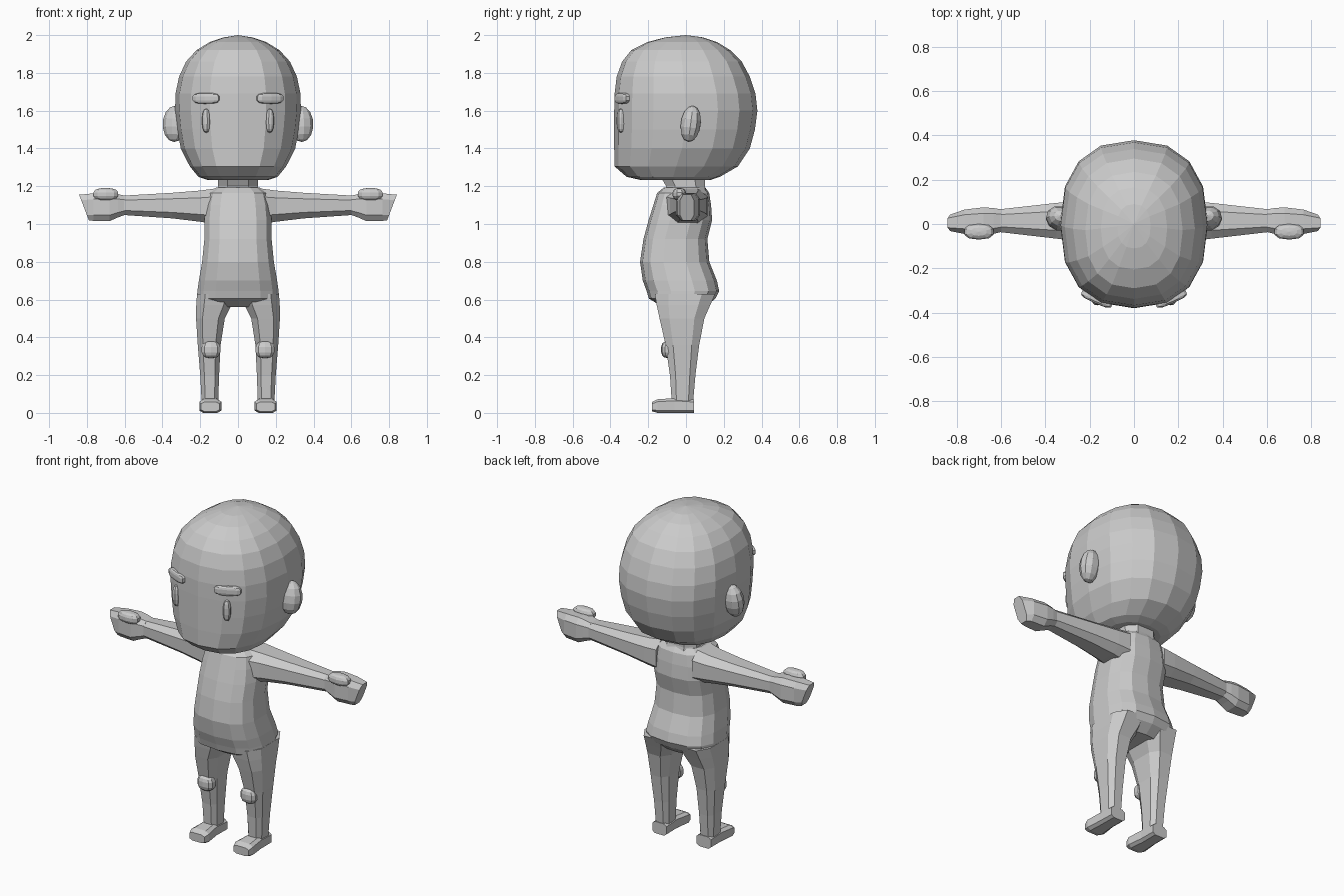
import bpy, bmesh, math
from mathutils import Matrix, Vector

if "Cube" in bpy.data.objects:
    bpy.data.objects.remove(bpy.data.objects["Cube"])

TAU = 2 * math.pi


def finish(name, bm, mirror):
    bmesh.ops.remove_doubles(bm, verts=bm.verts, dist=0.0005)
    bmesh.ops.recalc_face_normals(bm, faces=bm.faces)
    me = bpy.data.meshes.new(name)
    bm.to_mesh(me)
    bm.free()
    ob = bpy.data.objects.new(name, me)
    bpy.context.collection.objects.link(ob)
    if mirror:
        ob.modifiers.new("mirror", 'MIRROR').use_mirror_merge = False
    return ob


def loft(name, axis, rows, sides=8, power=2.5, half_turn=True, mirror=False, lean=0):
    """Skin rounded sections; each row is (position, a_min, a_max, b_min, b_max)."""
    unit = []
    for i in range(sides):
        t = TAU * (i + (0.5 if half_turn else 0)) / sides
        c, s = math.cos(t), math.sin(t)
        unit.append([math.copysign(abs(v) ** (2 / power), v) for v in (c, s)])
    big = max(abs(u[0]) for u in unit)
    bm = bmesh.new()
    rings = []
    for k, (p, a0, a1, b0, b1) in enumerate(rows):
        ring = []
        for u, v in unit:
            a = (a0 + a1) / 2 + (a1 - a0) / 2 * u / big
            b = (b0 + b1) / 2 + (b1 - b0) / 2 * v / big
            q = p + (lean * v / big if k == len(rows) - 1 else 0)
            co = {'x': (q, a, b), 'y': (a, q, b), 'z': (a, b, q)}[axis]
            ring.append(bm.verts.new(co))
        rings.append(ring)
    for r, s in zip(rings, rings[1:]):
        for i in range(sides):
            j = (i + 1) % sides
            bm.faces.new((r[i], r[j], s[j], s[i]))
    bm.faces.new(rings[0])
    bm.faces.new(rings[-1])
    return finish(name, bm, mirror)


def blob(name, loc, size, power=1.0, turn=0, tilt=0):
    """Mirrored ellipsoid; a power below 1 makes it boxier."""
    bm = bmesh.new()
    bmesh.ops.create_uvsphere(bm, u_segments=10, v_segments=7, radius=1)
    m = (Matrix.Translation(loc) @ Matrix.Rotation(math.radians(turn), 4, 'Z')
         @ Matrix.Rotation(math.radians(tilt), 4, 'X'))
    for v in bm.verts:
        v.co = m @ Vector([math.copysign(abs(c) ** power, c) * r for c, r in zip(v.co, size)])
    return finish(name, bm, True)


# Head: flat face, round skull
head = [(1.233, .16, -.24, .13), (1.25, .21, -.315, .18), (1.305, .255, -.378, .275),
        (1.40, .303, -.38, .338), (1.50, .322, -.38, .365), (1.60, .333, -.38, .378),
        (1.69, .331, -.378, .368), (1.78, .312, -.367, .338), (1.86, .275, -.338, .295),
        (1.92, .22, -.29, .235), (1.963, .15, -.205, .165), (1.988, .075, -.11, .09),
        (2.0, 0, 0, 0)]
loft("head", 'z', [(z, -w, w, f, b) for z, w, f, b in head], 16, 2.4, False)

# Neck
loft("neck", 'z', [(1.16, -.11, .11, -.11, .11), (1.20, -.105, .105, -.105, .10),
                   (1.26, -.105, .105, -.14, .10)], 8, 2.8)

# Torso with belly hem and seat
torso = [(1.193, .115, -.115, .10), (1.165, .155, -.15, .12), (1.10, .17, -.17, .13),
         (1.02, .178, -.195, .135), (.92, .178, -.222, .11), (.80, .19, -.24, .12),
         (.70, .207, -.225, .16), (.645, .215, -.205, .172), (.605, .218, -.193, .152),
         (.56, .13, -.12, .10)]
loft("torso", 'z', [(z, -w, w, f, b) for z, w, f, b in torso], 14, 2.7, True)

# Legs and feet
loft("leg", 'z', [(.63, .02, .217, -.165, .155), (.57, .035, .221, -.155, .128),
                  (.50, .07, .222, -.14, .097), (.36, .092, .213, -.108, .07),
                  (.20, .10, .20, -.085, .05), (.05, .105, .192, -.075, .037)],
     8, 3, mirror=True)
loft("foot", 'y', [(.042, .10, .195, 0, .07), (-.06, .10, .197, 0, .078),
                   (-.15, .088, .205, 0, .072), (-.18, .097, .197, .008, .057)],
     8, 4, mirror=True)
blob("knee_pad", (.143, -.095, .335), (.052, .037, .045), .75)

# Arms and fists
loft("arm", 'x', [(.12, -.11, .115, 1.0, 1.188), (.20, -.085, .11, 1.012, 1.177),
                  (.35, -.066, .095, 1.03, 1.165), (.61, -.036, .066, 1.048, 1.15)],
     8, 2.8, mirror=True)
loft("hand", 'x', [(.60, -.036, .066, 1.048, 1.15), (.635, -.045, .072, 1.035, 1.158),
                   (.68, -.052, .075, 1.015, 1.165), (.765, -.045, .065, 1.017, 1.162),
                   (.815, -.032, .042, 1.018, 1.155)], 8, 3.2, mirror=True, lean=.026)
blob("thumb", (.70, -.035, 1.158), (.07, .036, .033), .8)

# Ears, brows and eyes
blob("ear", (.335, .025, 1.53), (.065, .055, .097), 1, 15, -8)
blob("eyebrow", (.168, -.338, 1.665), (.078, .022, .029), .65, 24)
blob("eye", (.168, -.345, 1.547), (.022, .022, .064), .85, 24)
